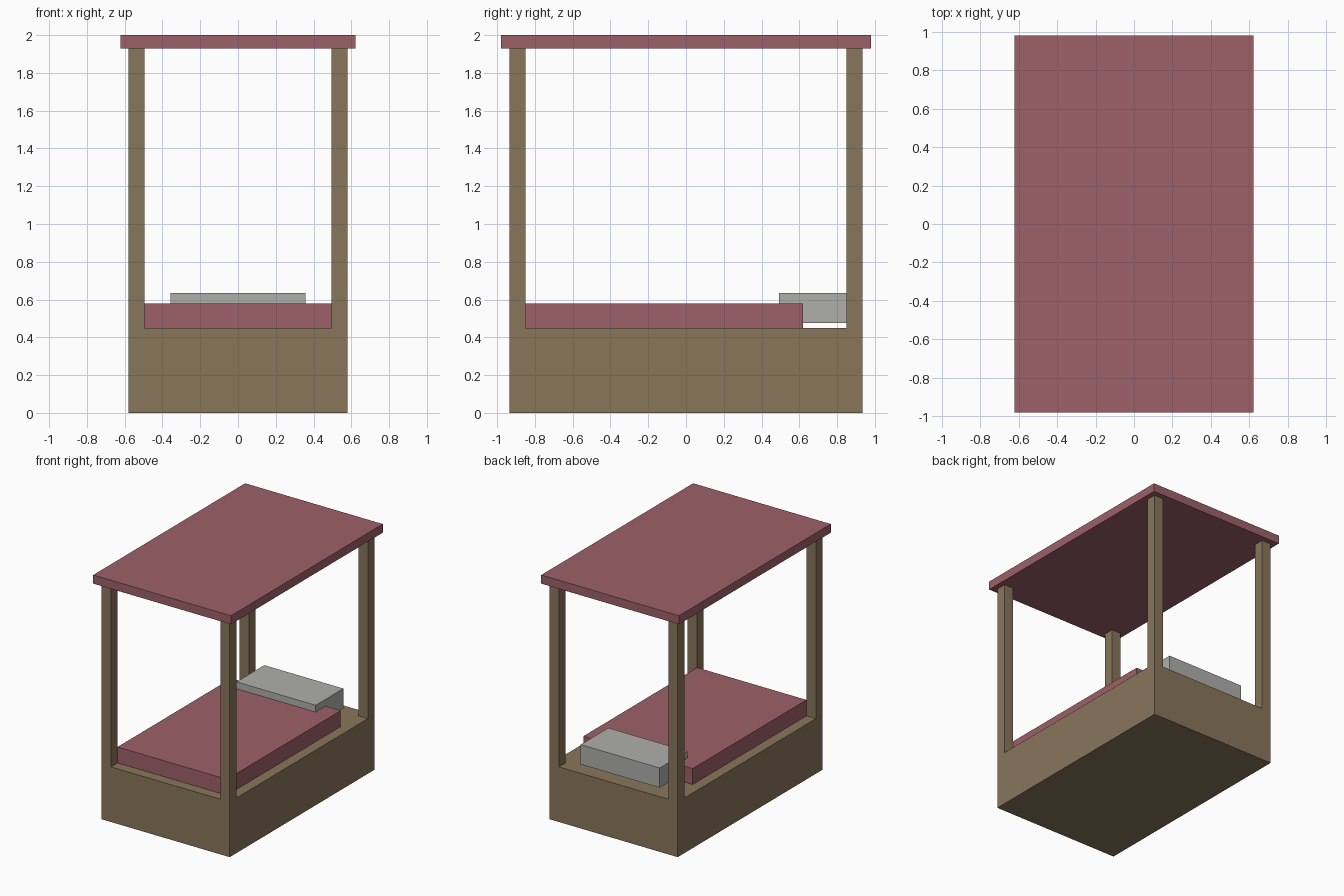
import bpy

if "Cube" in bpy.data.objects:
    bpy.data.objects.remove(bpy.data.objects["Cube"])


def material(name, color):
    mat = bpy.data.materials.new(name)
    mat.diffuse_color = (*color, 1)
    mat.use_nodes = True
    mat.node_tree.nodes["Principled BSDF"].inputs["Base Color"].default_value = mat.diffuse_color
    return mat


def box(name, x, y, z, mat):
    """Box spanning the (min, max) range on each axis."""
    spans = (x, y, z)
    bpy.ops.mesh.primitive_cube_add(size=1, location=[(a + b) / 2 for a, b in spans])
    obj = bpy.context.object
    obj.name = name
    obj.scale = [b - a for a, b in spans]
    bpy.ops.object.transform_apply(location=False, rotation=False, scale=True)
    obj.data.materials.append(mat)
    return obj


wood = material("wood", (0.25, 0.18, 0.105))
fabric = material("red_fabric", (0.34, 0.12, 0.14))
linen = material("linen", (0.43, 0.43, 0.41))

HALF_W, HALF_L, POST = 0.579, 0.934, 0.085
BED_TOP, CANOPY_BOTTOM = 0.45, 1.93
inner_w, inner_l = HALF_W - POST, HALF_L - POST

# Solid bed base
box("bed_base", (-HALF_W, HALF_W), (-HALF_L, HALF_L), (0, BED_TOP), wood)

# Four corner posts, flush with the base
for sx, side in ((-1, "left"), (1, "right")):
    for sy, end in ((-1, "front"), (1, "back")):
        box(f"{end}_{side}_post",
            sorted((sx * inner_w, sx * HALF_W)),
            sorted((sy * inner_l, sy * HALF_L)),
            (0, CANOPY_BOTTOM), wood)

# Blanket and pillow
box("blanket", (-inner_w, inner_w), (-inner_l, 0.62), (BED_TOP, 0.58), fabric)
box("pillow", (-0.357, 0.357), (0.492, inner_l), (0.475, 0.636), linen)

# Overhanging canopy
box("canopy", (-0.622, 0.622), (-0.98, 0.98), (CANOPY_BOTTOM, 2.0), fabric)
